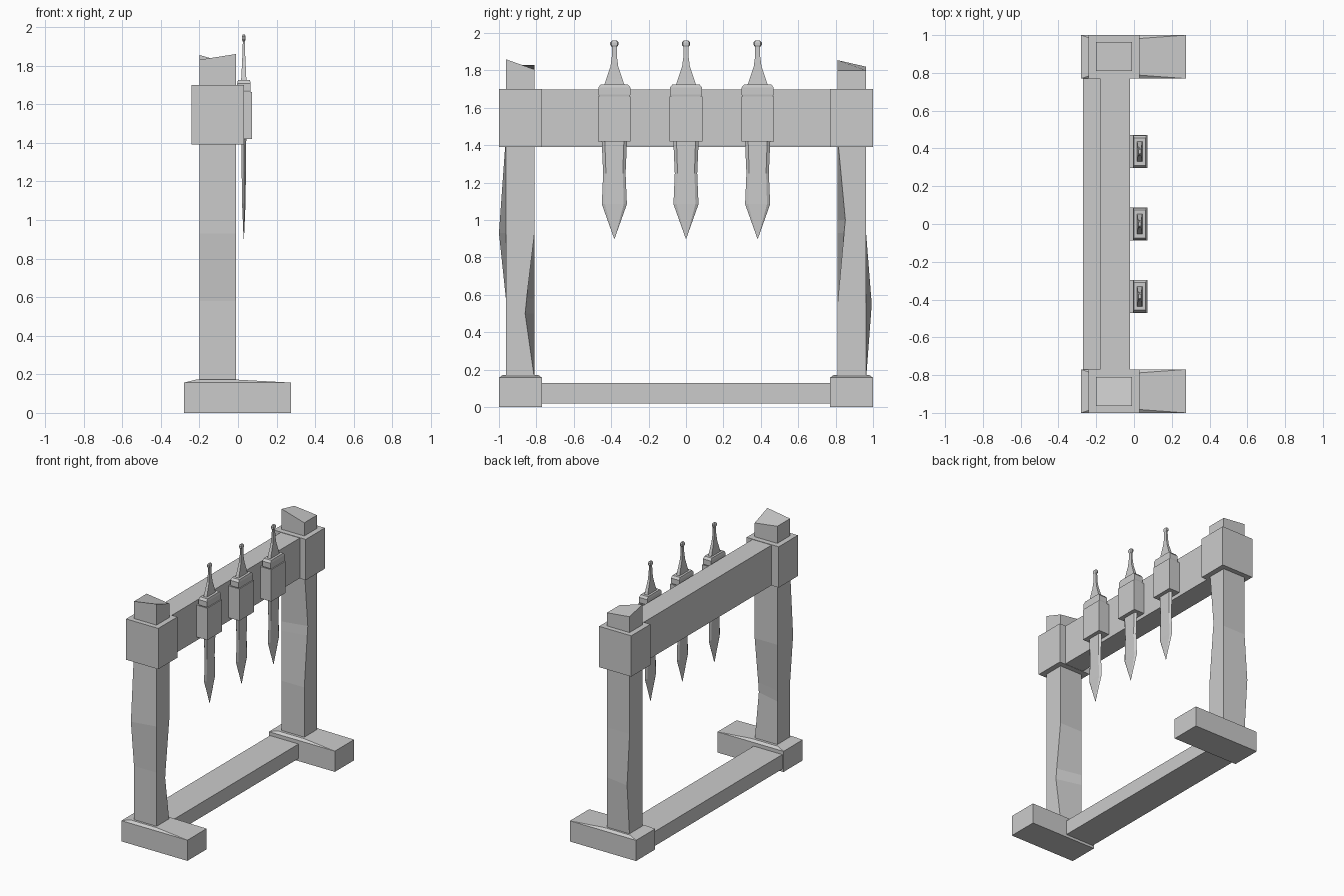
import bpy

if "Cube" in bpy.data.objects:
    bpy.data.objects.remove(bpy.data.objects["Cube"])


def loft(name, rings):
    """Skin a stack of equal-length rings of points and cap both ends."""
    n = len(rings[0])
    verts = [p for r in rings for p in r]
    faces = [list(range(n))[::-1], [len(verts) - n + i for i in range(n)]]
    for k in range(len(rings) - 1):
        a = k * n
        for i in range(n):
            j = (i + 1) % n
            faces.append([a + i, a + j, a + n + j, a + n + i])
    me = bpy.data.meshes.new(name)
    me.from_pydata(verts, [], faces)
    me.update()
    ob = bpy.data.objects.new(name, me)
    bpy.context.collection.objects.link(ob)
    return ob


def rect(x0, x1, y0, y1, z):
    return [(x0, y0, z), (x1, y0, z), (x1, y1, z), (x0, y1, z)]


def box(name, x0, x1, y0, y1, z0, z1):
    return loft(name, [rect(x0, x1, y0, y1, z0), rect(x0, x1, y0, y1, z1)])


def post(name, s, levels, tops):
    """Post on side s; levels = (z, outer back y, inner front y), tops = BI, FI, FO, BO."""
    bx, fx, inner, outer = -0.2, -0.01, 0.81, 0.963
    rings = [[(bx, inner, z), (fx, fi, z), (fx, outer, z), (bx, bo, z)]
             for z, bo, fi in levels]
    rings.append([(bx, inner, tops[0]), (fx, inner, tops[1]),
                  (fx, outer, tops[2]), (bx, outer, tops[3])])
    rings = [[(x, s * y, z) for x, y, z in r] for r in rings]
    if s < 0:
        rings = [r[::-1] for r in rings]
    return loft(name, rings)


# Feet with a gently raised top, and the collars around the posts
for s, side in ((-1, "left"), (1, "right")):
    y0, y1 = sorted((s * 0.77, s * 1.0))
    loft(side + "_foot", [rect(-0.28, 0.275, y0, y1, 0),
                          rect(-0.28, 0.275, y0, y1, 0.157),
                          rect(-0.22, 0.0, y0 + 0.02, y1 - 0.02, 0.172)])
    box(side + "_collar", -0.24, 0.03, y0, y1, 1.39, 1.70)

# Rough-hewn posts with slanted tops
post("left_post", -1,
     [(0.15, 0.963, 0.81), (0.5, 0.963, 0.86), (0.58, 0.963, 0.852),
      (0.93, 1.0, 0.81), (1.45, 0.963, 0.81)],
     (1.83, 1.805, 1.86, 1.83))
post("right_post", 1,
     [(0.15, 0.963, 0.81), (0.55, 0.993, 0.81), (0.93, 0.963, 0.845),
      (1.0, 0.963, 0.852), (1.45, 0.963, 0.81)],
     (1.855, 1.80, 1.80, 1.82))

# Cross bars
box("upper_beam", -0.18, -0.02, -0.8, 0.8, 1.392, 1.697)
box("lower_beam", -0.27, -0.03, -0.8, 0.8, 0.02, 0.13)


def hexagon(y, w, t, z, e=0.75):
    """Flattened six-sided cross-section, half width w and half thickness t."""
    c = 0.03
    return [(c, y - w, z), (c + t, y - w * e, z), (c + t, y + w * e, z),
            (c, y + w, z), (c - t, y + w * e, z), (c - t, y - w * e, z)]


# Three swords hanging in holders
for i, y in enumerate((-0.383, 0.0, 0.383), 1):
    box(f"holder_{i}", -0.022, 0.072, y - 0.087, y + 0.087, 1.42, 1.662)
    loft(f"sword_guard_{i}", [
        rect(0.0, 0.062, y - 0.075, y + 0.075, 1.65),
        rect(-0.004, 0.066, y - 0.086, y + 0.086, 1.672),
        rect(-0.004, 0.066, y - 0.086, y + 0.086, 1.708),
        rect(0.0, 0.062, y - 0.073, y + 0.073, 1.725)])
    loft(f"sword_blade_{i}", [hexagon(y, w, t, z) for z, w, t in (
        (0.90, 0.001, 0.001), (1.085, 0.067, 0.009),
        (1.25, 0.06, 0.011), (1.43, 0.068, 0.013))])
    loft(f"sword_handle_{i}", [
        rect(0.03 - t, 0.03 + t, y - w, y + w, z) for z, w, t in (
            (1.72, 0.055, 0.014), (1.755, 0.043, 0.012), (1.82, 0.021, 0.009),
            (1.88, 0.013, 0.006), (1.932, 0.013, 0.005))])
    loft(f"sword_pommel_{i}", [hexagon(y, w, t, z) for z, w, t in (
        (1.925, 0.013, 0.006), (1.937, 0.022, 0.01),
        (1.95, 0.022, 0.01), (1.96, 0.012, 0.006))])
